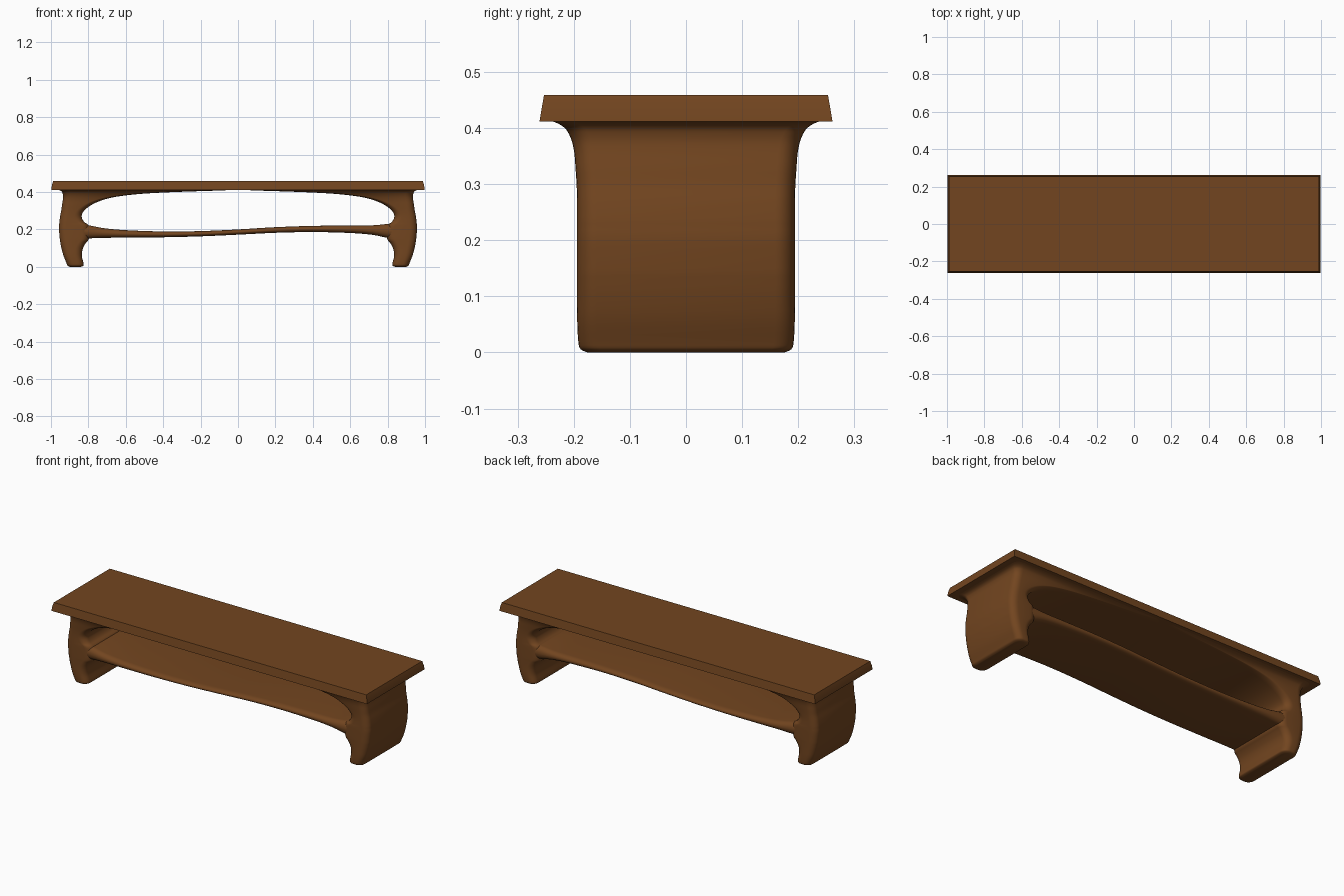
import bpy, bmesh, math
from mathutils import Vector

if "Cube" in bpy.data.objects:
    bpy.data.objects.remove(bpy.data.objects["Cube"])

wood = bpy.data.materials.new("brown_wood")
wood.diffuse_color = (0.17, 0.06, 0.014, 1)
wood.use_nodes = True
wood.node_tree.nodes["Principled BSDF"].inputs["Base Color"].default_value = wood.diffuse_color


def finish(name, bm, angle=40):
    bmesh.ops.recalc_face_normals(bm, faces=bm.faces)
    me = bpy.data.meshes.new(name)
    bm.to_mesh(me)
    bm.free()
    me.materials.append(wood)
    ob = bpy.data.objects.new(name, me)
    bpy.context.collection.objects.link(ob)
    bpy.context.view_layer.objects.active = ob
    ob.select_set(True)
    bpy.ops.object.shade_smooth_by_angle(angle=math.radians(angle))
    ob.select_set(False)
    return ob


def loft(rings):
    bm = bmesh.new()
    loops = [[bm.verts.new(p) for p in r] for r in rings]
    for a, b in zip(loops, loops[1:]):
        for i in range(len(a)):
            j = (i + 1) % len(a)
            bm.faces.new((a[i], a[j], b[j], b[i]))
    bm.faces.new(loops[0])
    bm.faces.new(loops[-1])
    return bm


def rounded(cx, cy, hx, hy, rx, ry, n=6):
    """Rounded rectangle outline with elliptical corners."""
    pts = []
    for k, (sx, sy) in enumerate([(1, 1), (-1, 1), (-1, -1), (1, -1)]):
        for i in range(n + 1):
            a = math.pi / 2 * (k + i / n)
            pts.append((cx + sx * (hx - rx) + rx * math.cos(a),
                        cy + sy * (hy - ry) + ry * math.sin(a)))
    return pts


def smooth(rows, steps=3):
    """Catmull-Rom through rows of numbers."""
    rows = [Vector(r) for r in rows]
    out = []
    for i in range(len(rows) - 1):
        p0, p1, p2, p3 = rows[max(i - 1, 0)], rows[i], rows[i + 1], rows[min(i + 2, len(rows) - 1)]
        for s in range(steps):
            t = s / steps
            out.append(0.5 * (2 * p1 + (p2 - p0) * t + (2 * p0 - 5 * p1 + 4 * p2 - p3) * t * t
                              + (3 * p1 - p0 - 3 * p2 + p3) * t ** 3))
    return out + [rows[-1]]


# Tapered seat slab
finish("seat", loft([
    [(sx * hx, sy * hy, z) for sx, sy in ((1, 1), (-1, 1), (-1, -1), (1, -1))]
    for hx, hy, z in ((0.998, 0.261, 0.412), (0.995, 0.257, 0.436), (0.988, 0.253, 0.459))]), 30)

# Legs flowing into the arch under the seat: height, inner x, outer x, half depth
levels = [(0.0, 0.84, 0.90, 0.175), (0.006, 0.826, 0.911, 0.188), (0.02, 0.826, 0.917, 0.192),
          (0.06, 0.835, 0.933, 0.194), (0.10, 0.829, 0.944, 0.194), (0.13, 0.812, 0.950, 0.194),
          (0.15, 0.797, 0.953, 0.194), (0.20, 0.795, 0.957, 0.194), (0.225, 0.802, 0.956, 0.194),
          (0.24, 0.823, 0.955, 0.194), (0.27, 0.836, 0.951, 0.194), (0.30, 0.823, 0.945, 0.195),
          (0.33, 0.785, 0.941, 0.197), (0.355, 0.73, 0.937, 0.199), (0.375, 0.65, 0.935, 0.203),
          (0.39, 0.52, 0.937, 0.209), (0.40, 0.34, 0.941, 0.216), (0.408, 0.10, 0.95, 0.228),
          (0.413, 0.0, 0.965, 0.242)]
for name, side in (("left_leg", -1), ("right_leg", 1)):
    rings = []
    for z, xi, xo, hy in smooth(levels):
        hx = (xo - xi) / 2
        outline = rounded(side * (xi + xo) / 2, 0, hx, hy, min(0.04, hx * 0.75), 0.035)
        rings.append([(x, y, z) for x, y in outline])
    finish(name, loft(rings), 60)

# Gently waved lower shelf: x, bottom z, top z
shelf = [(-0.87, 0.15, 0.225), (-0.8, 0.152, 0.222), (-0.72, 0.155, 0.207), (-0.6, 0.156, 0.196),
         (-0.4, 0.158, 0.189), (-0.2, 0.163, 0.191), (0.0, 0.172, 0.200), (0.2, 0.182, 0.212),
         (0.4, 0.186, 0.219), (0.6, 0.181, 0.221), (0.72, 0.171, 0.222), (0.8, 0.155, 0.229),
         (0.87, 0.15, 0.23)]
rings = []
for x, zb, zt in smooth(shelf):
    h = (zt - zb) / 2
    rings.append([(x, y, z) for y, z in rounded(0, (zb + zt) / 2, 0.192, h, 0.03, h * 0.95)])
finish("lower_shelf", loft(rings), 60)
